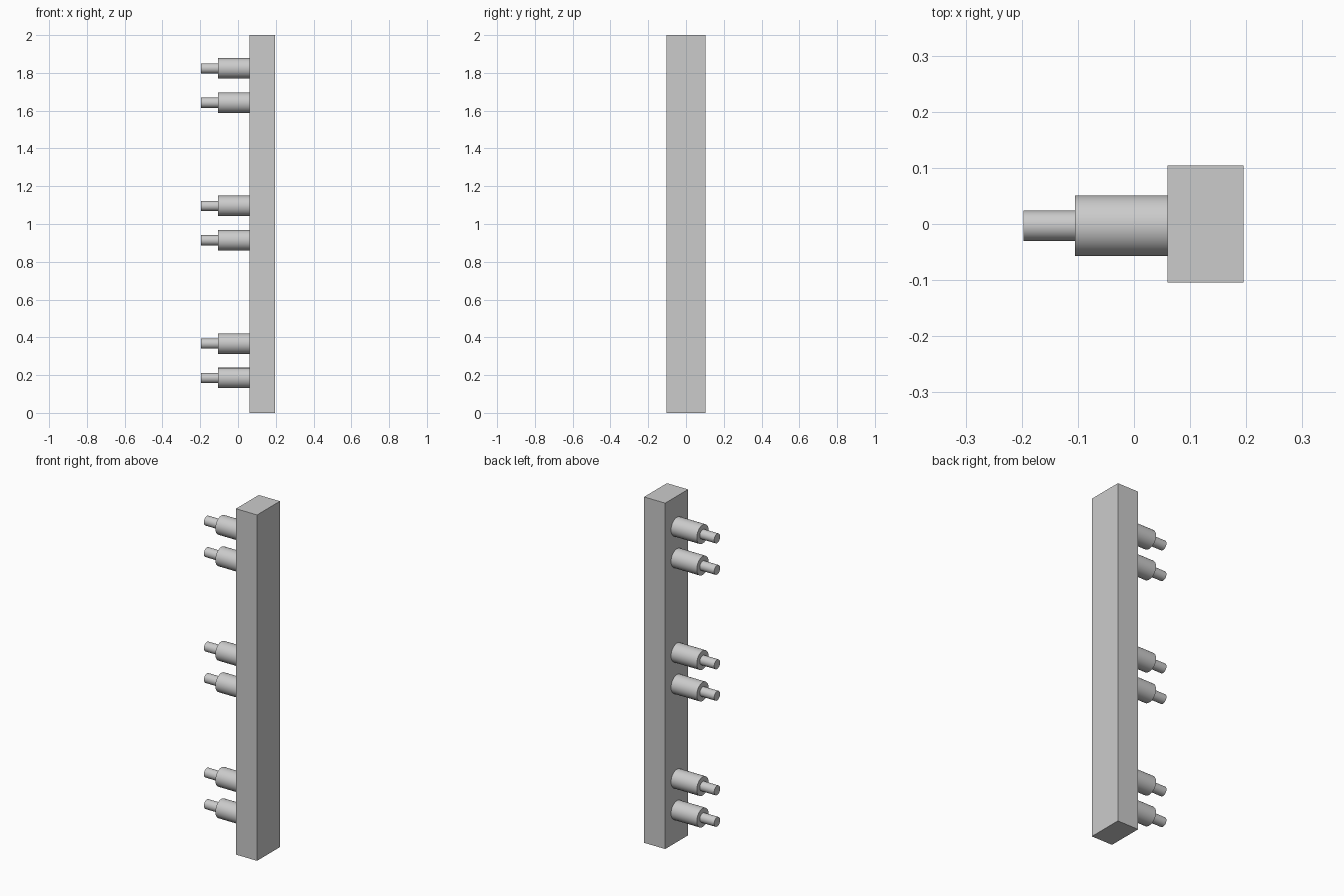
import bpy, bmesh, math
from mathutils import Matrix

cube = bpy.data.objects.get("Cube")
if cube:
    bpy.data.objects.remove(cube, do_unlink=True)

# Single grey metal colour
grey = bpy.data.materials.new("plain_grey")
grey.use_nodes = True
grey.diffuse_color = (0.6, 0.6, 0.6, 1)
grey.node_tree.nodes["Principled BSDF"].inputs["Base Color"].default_value = (0.6, 0.6, 0.6, 1)


def add_object(name, bm):
    bmesh.ops.recalc_face_normals(bm, faces=bm.faces)
    mesh = bpy.data.meshes.new(name)
    bm.to_mesh(mesh)
    bm.free()
    mesh.materials.append(grey)
    obj = bpy.data.objects.new(name, mesh)
    bpy.context.collection.objects.link(obj)
    return obj


BAR_LEFT, BAR_RIGHT, BAR_HALF_DEPTH, HEIGHT = 0.06, 0.195, 0.104, 2.0
SHOULDER_X, TIP_X = -0.105, -0.197
PEG_Y = -0.003

# Upright bar
bm = bmesh.new()
bmesh.ops.create_cube(bm, size=1)
bmesh.ops.scale(bm, verts=bm.verts, vec=(BAR_RIGHT - BAR_LEFT, 2 * BAR_HALF_DEPTH, HEIGHT))
bmesh.ops.translate(bm, verts=bm.verts, vec=((BAR_LEFT + BAR_RIGHT) / 2, 0, HEIGHT / 2))
add_object("upright_bar", bm)


# Stepped peg, turned around the x axis: thick body, shoulder, thin tip
def stepped_peg(name, z, segments=48):
    bm = bmesh.new()
    profile = [(BAR_LEFT, 0.054), (SHOULDER_X, 0.054), (SHOULDER_X, 0.027), (TIP_X, 0.027)]
    rings = []
    for x, r in profile:
        angles = [2 * math.pi * i / segments for i in range(segments)]
        rings.append([bm.verts.new((x, PEG_Y + r * math.cos(a), z + r * math.sin(a))) for a in angles])
    for a, b in zip(rings, rings[1:]):
        for i in range(segments):
            j = (i + 1) % segments
            bm.faces.new((a[i], a[j], b[j], b[i]))
    bm.faces.new(rings[0])
    bm.faces.new(rings[-1])
    peg = add_object(name, bm)
    bpy.ops.object.select_all(action="DESELECT")
    peg.select_set(True)
    bpy.context.view_layer.objects.active = peg
    bpy.ops.object.shade_smooth_by_angle(angle=math.radians(30))


# Three pairs of pegs up the bar
for pair, base in (("bottom", 0.185), ("middle", 0.914), ("top", 1.642)):
    stepped_peg(pair + "_lower_peg", base)
    stepped_peg(pair + "_upper_peg", base + 0.182)
